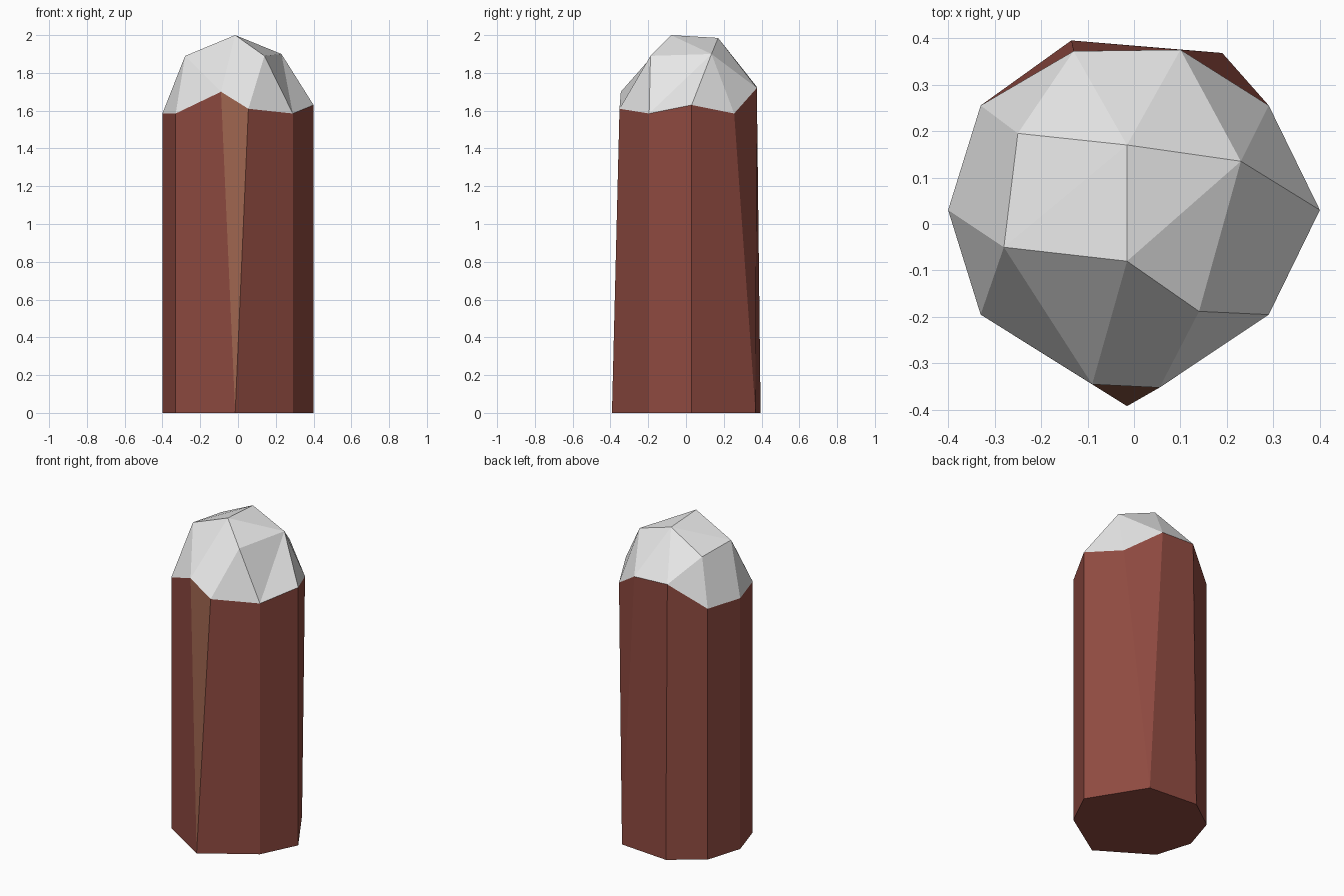
import bpy
import bmesh

cube = bpy.data.objects.get("Cube")
if cube:
    bpy.data.objects.remove(cube)


def make_material(name, colour):
    mat = bpy.data.materials.new(name)
    mat.use_nodes = True
    mat.diffuse_color = (*colour, 1.0)
    mat.node_tree.nodes["Principled BSDF"].inputs["Base Color"].default_value = (*colour, 1.0)
    return mat


red = make_material("brick red", (0.28, 0.07, 0.053))
tan = make_material("tan brown", (0.34, 0.13, 0.077))
white = make_material("pale grey", (0.8, 0.8, 0.8))


def build(name, points, faces, materials):
    """Build a flat-faced part; each face is a string of point letters."""
    bm = bmesh.new()
    verts = {}
    for letter in sorted(set("".join(faces))):
        verts[letter] = bm.verts.new(points[letter])
    made = [bm.faces.new([verts[c] for c in face]) for face in faces]
    bmesh.ops.recalc_face_normals(bm, faces=bm.faces[:])
    # an open shell must point away from the central axis
    if sum(f.normal.dot(f.calc_center_median()) for f in bm.faces) < 0:
        bmesh.ops.reverse_faces(bm, faces=bm.faces[:])
    if len(materials) > 1:
        # the narrow front facet takes the second colour
        min(made, key=lambda f: f.normal.y).material_index = 1
    mesh = bpy.data.meshes.new(name)
    bm.to_mesh(mesh)
    bm.free()
    for mat in materials:
        mesh.materials.append(mat)
    obj = bpy.data.objects.new(name, mesh)
    bpy.context.collection.objects.link(obj)
    return obj


# Rim between column and cap: a to j, counter-clockwise from +x
rim = [(0.4, 0.03, 1.63), (0.29, 0.255, 1.585), (0.1, 0.375, 1.72),
       (-0.13, 0.372, 1.73), (-0.33, 0.255, 1.585), (-0.4, 0.03, 1.585),
       (-0.33, -0.195, 1.585), (-0.09, -0.345, 1.7),
       (0.055, -0.352, 1.61), (0.29, -0.195, 1.585)]
# Base outline: s to z, same direction
base = [(0.4, 0.03), (0.19, 0.368), (-0.135, 0.395), (-0.33, 0.255),
        (-0.4, 0.03), (-0.33, -0.195), (-0.015, -0.392), (0.29, -0.195)]
# Crown points on the cap
crown = {"A": (-0.25, 0.195, 1.87), "C": (-0.015, 0.17, 1.985),
         "D": (0.23, 0.135, 1.9), "E": (-0.28, -0.05, 1.89),
         "F": (-0.015, -0.08, 2.0), "G": (0.14, -0.188, 1.89)}

points = dict(crown)
points.update(zip("abcdefghij", rim))
points.update(zip("stuvwxyz", [(x, y, 0) for x, y in base]))

# Faceted column with its base
column = ["abts", "bct", "cdut", "devu", "efwv", "fgxw",
          "ghyx", "hiy", "ijzy", "jasz", "stuvwxyz"]
build("column", points, column, [red, tan])

# Faceted cap
cap = ["AEfe", "Efg", "Egh", "EhF", "FhiG", "Gij", "GjD", "Dja",
       "Dab", "Dbc", "DcC", "Ccd", "CdA", "Ade", "ACE", "ECF",
       "FCD", "FDG"]
# the cap shell is open below, so it is wound from its own rim
build("cap", points, cap, [white])
